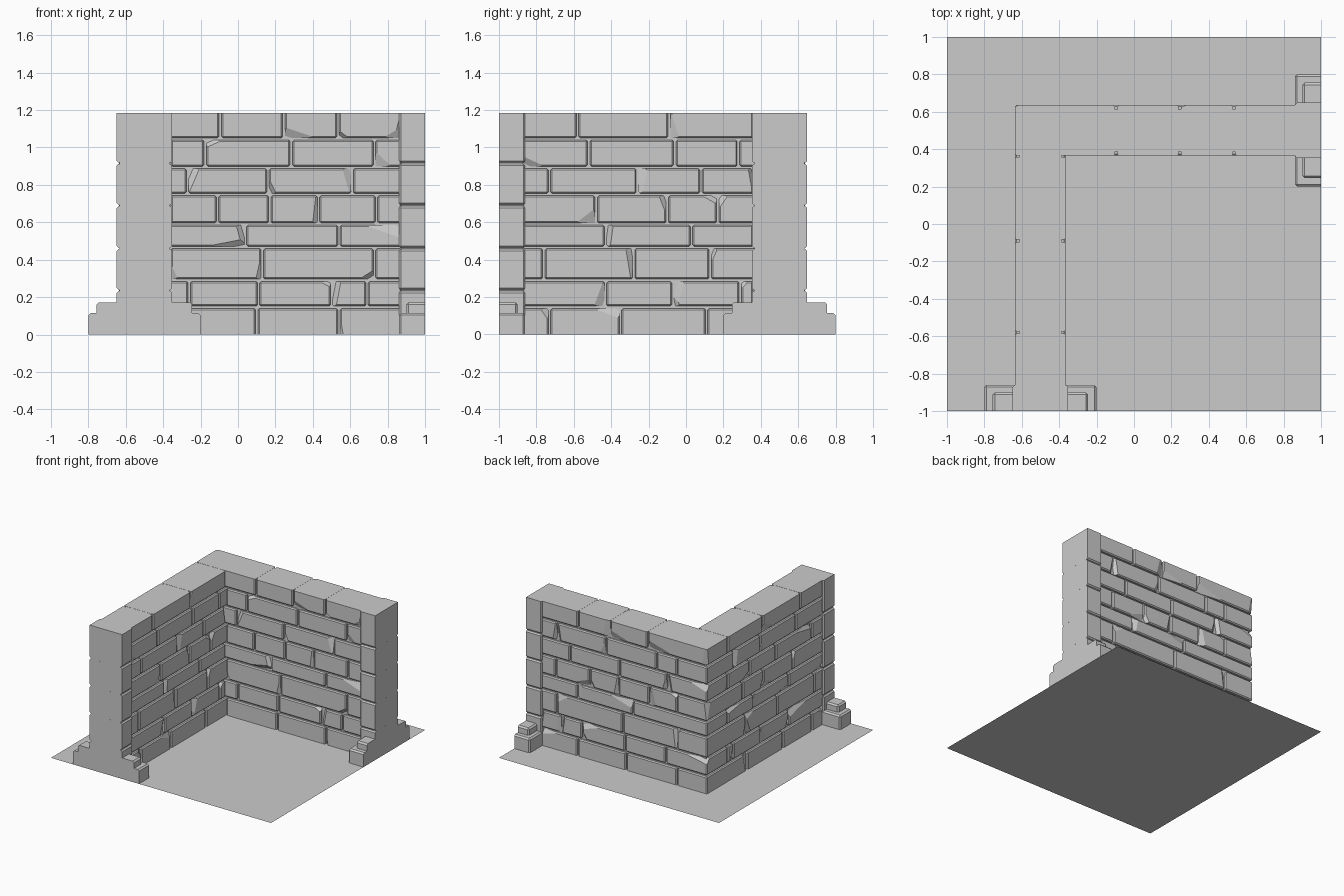
import bpy, bmesh, random
from mathutils import Vector

if "Cube" in bpy.data.objects:
    bpy.data.objects.remove(bpy.data.objects["Cube"])

random.seed(7)
TOP = 1.185
GAP = 0.006


def cut(bm, co, no):
    """Slice away everything beyond a plane and close the hole."""
    geom = bm.verts[:] + bm.edges[:] + bm.faces[:]
    bmesh.ops.bisect_plane(bm, geom=geom, dist=1e-5, plane_co=co, plane_no=no, clear_outer=True)
    bmesh.ops.holes_fill(bm, edges=bm.edges[:], sides=0)


def stone(target, lo, hi, swap=False, bevel=0.008, chips=0):
    """Add a bevelled, chipped block; swap mirrors it onto the other wall arm."""
    bm = bmesh.new()
    bmesh.ops.create_cube(bm, size=1)
    lo, hi = Vector(lo), Vector(hi)
    mid, size = (lo + hi) / 2, hi - lo
    for v in bm.verts:
        v.co = mid + v.co * size
    if bevel:
        bmesh.ops.bevel(bm, geom=bm.edges[:], offset=bevel, segments=1,
                        affect='EDGES', profile=0.5)
    for _ in range(chips):
        s = Vector([random.choice((-1, 1)) for _ in range(3)])
        if hi.z > TOP:
            s.z = -1
        reach = Vector((random.uniform(.03, .25), random.uniform(.02, .04),
                        random.uniform(.03, .08)))
        if random.random() < .5:          # tall chip on the end rather than a long one
            reach.x, reach.z = random.uniform(.025, .06), random.uniform(.06, .25)
        reach.x = min(reach.x, size.x * 0.6)
        corner = mid + s * 0.5 * size
        no = Vector([s[i] / reach[i] for i in range(3)]).normalized()
        cut(bm, corner - Vector((s.x * reach.x, 0, 0)), no)
    # trim to the tile limits
    for co, no, over in (((1, 0, 0), (1, 0, 0), hi.x > 1),
                         ((0, 0, TOP), (0, 0, 1), hi.z > TOP),
                         ((0, 0, 0), (0, 0, -1), lo.z < 0)):
        if over:
            cut(bm, co, no)
    if swap:
        for v in bm.verts:
            v.co.x, v.co.y = -v.co.y, -v.co.x
    bmesh.ops.recalc_face_normals(bm, faces=bm.faces[:])
    tmp = bpy.data.meshes.new("tmp")
    bm.to_mesh(tmp)
    bm.free()
    target.from_mesh(tmp)
    bpy.data.meshes.remove(tmp)


def finish(bm, name):
    me = bpy.data.meshes.new(name)
    bm.to_mesh(me)
    bm.free()
    ob = bpy.data.objects.new(name, me)
    bpy.context.collection.objects.link(ob)
    return ob


# floor tile
bm = bmesh.new()
bmesh.ops.create_grid(bm, x_segments=1, y_segments=1, size=1)
finish(bm, "floor")

# brick courses: row heights, then vertical joints along each arm, bottom to top
ROWS = [-0.1, 0.145, 0.29, 0.465, 0.59, 0.748, 0.893, 1.045, 1.3]
BACK = [(.10, .54), (-.26, .11, .50, .69), (.13, .73), (.04, .54),
        (-.11, .17, .43, .74), (-.27, .16, .61), (-.175, .285, .73), (-.095, .245, .535)]
LEFT = [(-.11, .35, .73), (-.29, .07, .43), (-.13, .28, .76), (-.03, .43),
        (-.17, .10, .48), (-.08, .26, .73), (-.28, .06, .52), (.09, .58)]
OUT, INN = 0.635, 0.365

for name, joints, swap in (("back_wall", BACK, False), ("left_wall", LEFT, True)):
    # bricks pass right through the wall; courses interlock at the corner
    bm = bmesh.new()
    for r, row in enumerate(joints):
        through = (r % 2 == 1) != swap
        us = [-OUT - GAP if through else -INN] + list(row) + [0.88]
        for a, b in zip(us, us[1:]):
            stone(bm, (a + GAP, INN, ROWS[r] + GAP), (b - GAP, OUT, ROWS[r + 1] - GAP),
                  swap, chips=random.choice((0, 1, 2, 2, 3)))
    finish(bm, name + "_bricks")

    # mortar core behind the joints
    bm = bmesh.new()
    stone(bm, (-OUT + .022, INN + .022, 0), (0.9, OUT - .022, TOP - .001), swap, bevel=0)
    finish(bm, name + "_mortar")

    # end pillar of stacked blocks around a core
    bm = bmesh.new()
    levels = [-0.1, 0.235, 0.46, 0.69, 0.915, 1.3]
    for a, b in zip(levels, levels[1:]):
        stone(bm, (0.86, 0.352, a + .003), (1.1, 0.648, b - .003), swap, bevel=0.01)
    stone(bm, (0.875, 0.366, 0), (0.9999, 0.634, TOP - .001), swap, bevel=0)
    finish(bm, name + "_pillar")

    # stepped plinth blocks on both sides of the pillar
    bm = bmesh.new()
    for side in (-1, 1):
        for x0, reach, z0, z1 in ((0.86, 0.30, -0.1, 0.115), (0.9, 0.255, 0.09, 0.172)):
            y0, y1 = sorted((0.5 + side * 0.12, 0.5 + side * reach))
            stone(bm, (x0, y0, z0), (1.1, y1, z1), swap, bevel=0.012)
    finish(bm, name + "_plinth")
